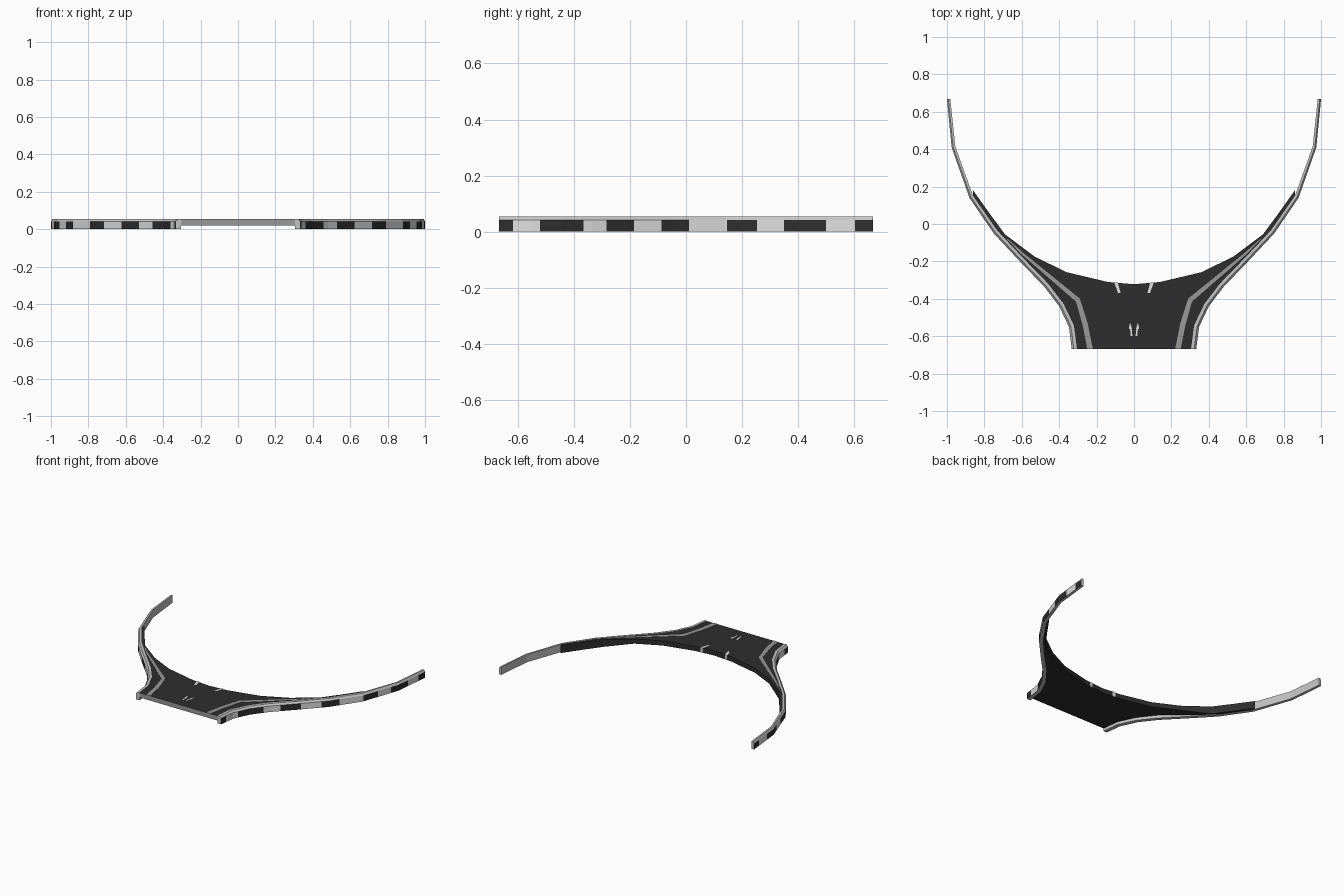
import bpy, bmesh
from mathutils import Vector

if "Cube" in bpy.data.objects:
    bpy.data.objects.remove(bpy.data.objects["Cube"])


def material(name, c):
    m = bpy.data.materials.new(name)
    m.diffuse_color = (c, c, c, 1)
    m.use_nodes = True
    m.node_tree.nodes["Principled BSDF"].inputs["Base Color"].default_value = m.diffuse_color
    return m


BLACK = material("asphalt black", 0.027)
WHITE = material("stripe white", 0.75)
LIGHT = material("kerb light grey", 0.56)
GREY = material("line grey", 0.32)


def make(name, verts, faces, mats, idx=None):
    me = bpy.data.meshes.new(name)
    me.from_pydata(verts, [], faces)
    for m in mats:
        me.materials.append(m)
    if idx:
        for p, i in zip(me.polygons, idx):
            p.material_index = i
    bm = bmesh.new()
    bm.from_mesh(me)
    bmesh.ops.recalc_face_normals(bm, faces=bm.faces)
    bm.to_mesh(me)
    bm.free()
    ob = bpy.data.objects.new(name, me)
    bpy.context.collection.objects.link(ob)
    return ob


def mirror(ob):
    ob.modifiers.new("mirror", 'MIRROR').use_mirror_merge = False


def inward(path, widths):
    """Offset a path to its left, keeping the two ends level in y."""
    out = []
    for i, p in enumerate(path):
        t = (path[min(i + 1, len(path) - 1)] - path[max(i - 1, 0)]).normalized()
        n = Vector((-t.y, t.x))
        if i in (0, len(path) - 1):
            n = Vector((-1, 0))
        out.append(p + n * widths[i])
    return out


# Outer kerb line, right side, front to back
outer = [Vector(p) for p in ((0.333, -0.667), (0.348, -0.55), (0.40, -0.44), (0.48, -0.335),
                             (0.61, -0.20), (0.75, -0.05), (0.88, 0.14), (0.975, 0.41), (1.0, 0.667))]
widths = [0.028, 0.028, 0.027, 0.026, 0.025, 0.024, 0.022, 0.02, 0.018]
inner = inward(outer, widths)

# Kerb with alternating stripes on its outer side, cut where the colour changes
cuts = [-0.617, -0.52, -0.365, -0.283, -0.186, -0.087, 0.01, 0.147, 0.253, 0.35, 0.5, 0.603]
rows = [(a.y, a, b) for a, b in zip(outer, inner)]
for c in cuts:
    for i in range(len(outer) - 1):
        if outer[i].y < c < outer[i + 1].y:
            f = (c - outer[i].y) / (outer[i + 1].y - outer[i].y)
            rows.append((c, outer[i].lerp(outer[i + 1], f), inner[i].lerp(inner[i + 1], f)))
rows.sort(key=lambda r: r[0])
section = [(0, 0), (0, 0.042), (0.4, 0.055), (1, 0.055), (1, 0)]
n = len(section)
verts, faces, idx = [], [], []
for _, a, b in rows:
    for s, z in section:
        p = a.lerp(b, s)
        verts.append((p.x, p.y, z))
for r in range(len(rows) - 1):
    ym = (rows[r][0] + rows[r + 1][0]) / 2
    for k in range(n):
        k2 = (k + 1) % n
        faces.append((r * n + k, r * n + k2, (r + 1) * n + k2, (r + 1) * n + k))
        dark = sum(c < ym for c in cuts) % 2 == 0
        idx.append((0 if dark else 1) if k == 0 else 2)
faces += [tuple(range(n)), tuple(range(len(verts) - n, len(verts)))]
idx += [2, 2]
mirror(make("striped_kerb", verts, faces, [BLACK, WHITE, LIGHT], idx))

# Road slab: straight front edge, kerb sides, curved back edge tapering along the arms
side = [(p.x, p.y) for p in inner[:7]]
back = [(0.86, 0.18), (0.775, 0.06), (0.69, -0.055), (0.53, -0.175), (0.36, -0.258), (0.14, -0.31), (0, -0.322)]
right = side + back
full = right + [(-x, y) for x, y in reversed(right[:-1])]
m = len(full)
top = 0.053
verts = [(x, y, top) for x, y in full]
verts += [(x, y, 0.0 if abs(x) > 0.68 else 0.02) for x, y in full]
faces = [tuple(range(m)), tuple(range(m, 2 * m))]
faces += [(i, (i + 1) % m, m + (i + 1) % m, m + i) for i in range(m)]
idx = [0] * (len(faces) - 1) + [1]        # front end face is grey
make("road_slab", verts, faces, [BLACK, GREY], idx)


def plate(name, pts, mat, z0=top - 0.002, z1=top + 0.0015):
    k = len(pts)
    v = [(x, y, z1) for x, y in pts] + [(x, y, z0) for x, y in pts]
    f = [tuple(range(k)), tuple(range(k, 2 * k))]
    f += [(i, (i + 1) % k, k + (i + 1) % k, k + i) for i in range(k)]
    mirror(make(name, v, f, [mat]))


# Grey edge lines, built as one plate per segment
line = [Vector(p) for p in ((0.25, -0.667), (0.275, -0.54), (0.31, -0.415), (0.50, -0.25),
                            (0.60, -0.163), (0.68, -0.08))]
line_in = inward(line, [0.03, 0.029, 0.026, 0.017, 0.012, 0.005])
for i in range(len(line) - 1):
    quad = [line[i], line[i + 1], line_in[i + 1], line_in[i]]
    plate("edge_line", [tuple(p) for p in quad], GREY)

# White lane dashes at the back edge, wrapping down over the slab edge
plate("lane_dash", [(0.072, -0.368), (0.086, -0.368), (0.105, -0.315), (0.085, -0.317)], WHITE)
plate("lane_dash_end", [(0.085, -0.319), (0.105, -0.317), (0.105, -0.311), (0.085, -0.313)],
      WHITE, 0.02, top + 0.0015)

# Small direction arrows near the front
plate("arrow_shaft", [(0.008, -0.598), (0.018, -0.598), (0.021, -0.56), (0.013, -0.56)], WHITE)
plate("arrow_head", [(0.010, -0.562), (0.028, -0.562), (0.021, -0.525)], WHITE)
